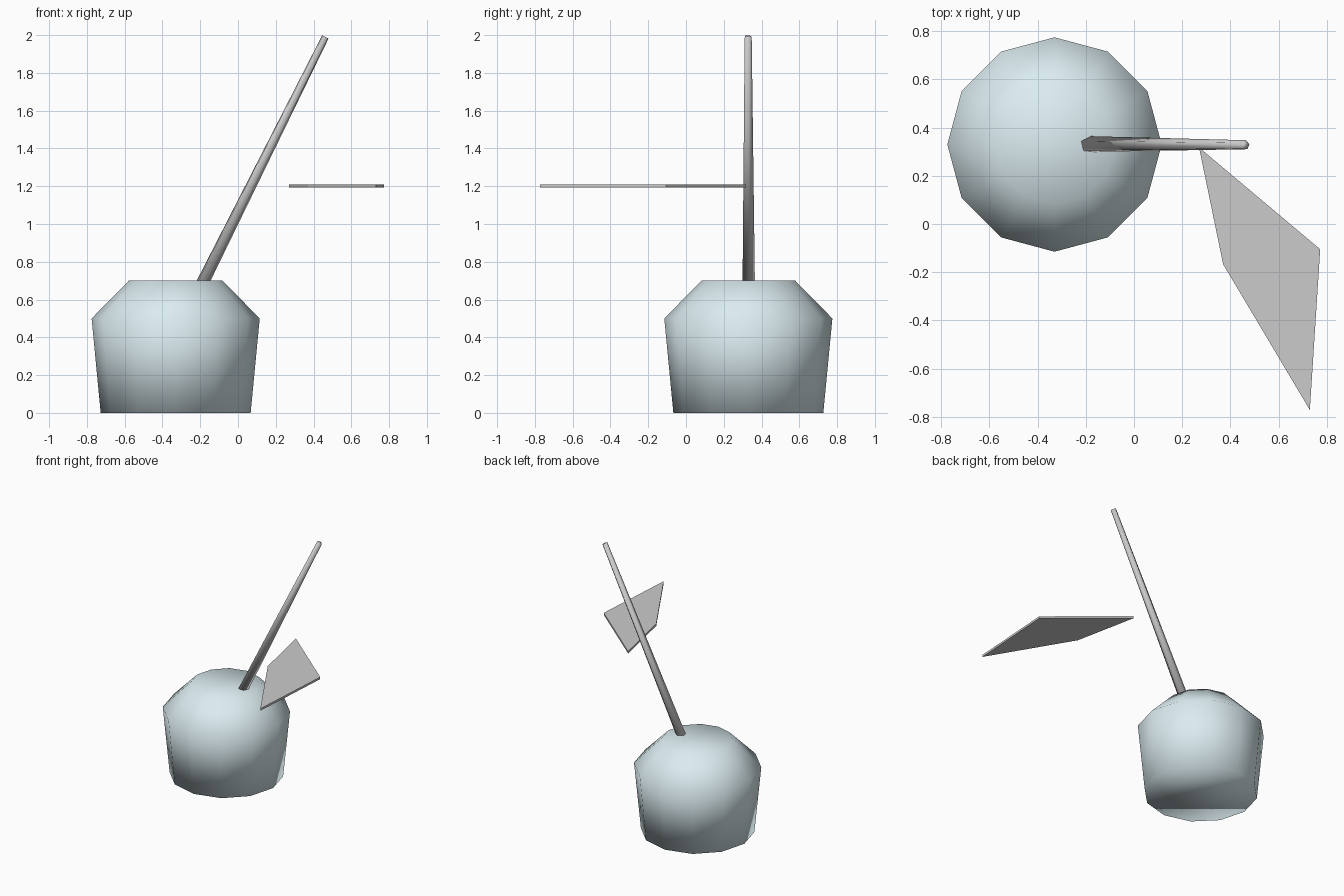
import bpy
from math import cos, sin, pi, radians
from mathutils import Vector

if "Cube" in bpy.data.objects:
    bpy.data.objects.remove(bpy.data.objects["Cube"])


def make_object(name, verts, faces, smooth):
    mesh = bpy.data.meshes.new(name)
    mesh.from_pydata(verts, [], faces)
    mesh.polygons.foreach_set("use_smooth", [smooth] * len(faces))
    mesh.update()
    obj = bpy.data.objects.new(name, mesh)
    bpy.context.collection.objects.link(obj)
    return obj


def loft(name, rings, smooth):
    """Join equal-sized rings (counter-clockwise, bottom to top) and cap both ends."""
    n = len(rings[0])
    verts = [v for ring in rings for v in ring]
    faces = [tuple(reversed(range(n))), tuple(range(len(verts) - n, len(verts)))]
    for r in range(len(rings) - 1):
        for i in range(n):
            j = (i + 1) % n
            faces.append((r * n + i, r * n + j, (r + 1) * n + j, (r + 1) * n + i))
    return make_object(name, verts, faces, smooth)


def ring(centre, u, v, radius, sides, start=0.0):
    angles = [start + 2 * pi * i / sides for i in range(sides)]
    return [Vector(centre) + radius * (cos(a) * u + sin(a) * v) for a in angles]


X, Y = Vector((1, 0, 0)), Vector((0, 1, 0))

# Twelve-sided jar body with a sloping shoulder
jar_profile = [(0.397, 0.0), (0.445, 0.5), (0.248, 0.7)]
jar = loft("jar", [ring((-0.33, 0.33, z), X, Y, r, 12) for r, z in jar_profile], True)
glaze = bpy.data.materials.new("pale_blue")
glaze.diffuse_color = (0.71, 0.84, 0.88, 1)
glaze.use_nodes = True
glaze.node_tree.nodes["Principled BSDF"].inputs["Base Color"].default_value = glaze.diffuse_color
jar.data.materials.append(glaze)

# Leaning, tapered five-sided stick, set slightly into the jar
foot, tip = Vector((-0.208, 0.33, 0.65)), Vector((0.462, 0.328, 1.991))
axis = (tip - foot).normalized()
across = Y.cross(axis).normalized()
side = axis.cross(across)
start = radians(11)
loft("stick", [ring(foot, across, side, 0.0355, 5, start),
               ring(tip, across, side, 0.02, 5, start)], True)

# Thin flat four-cornered blade floating beside the stick
outline = [(0.27, 0.318), (0.37, -0.167), (0.73, -0.772), (0.773, -0.105)]
loft("blade", [[(x, y, z) for x, y in outline] for z in (1.192, 1.208)], False)
